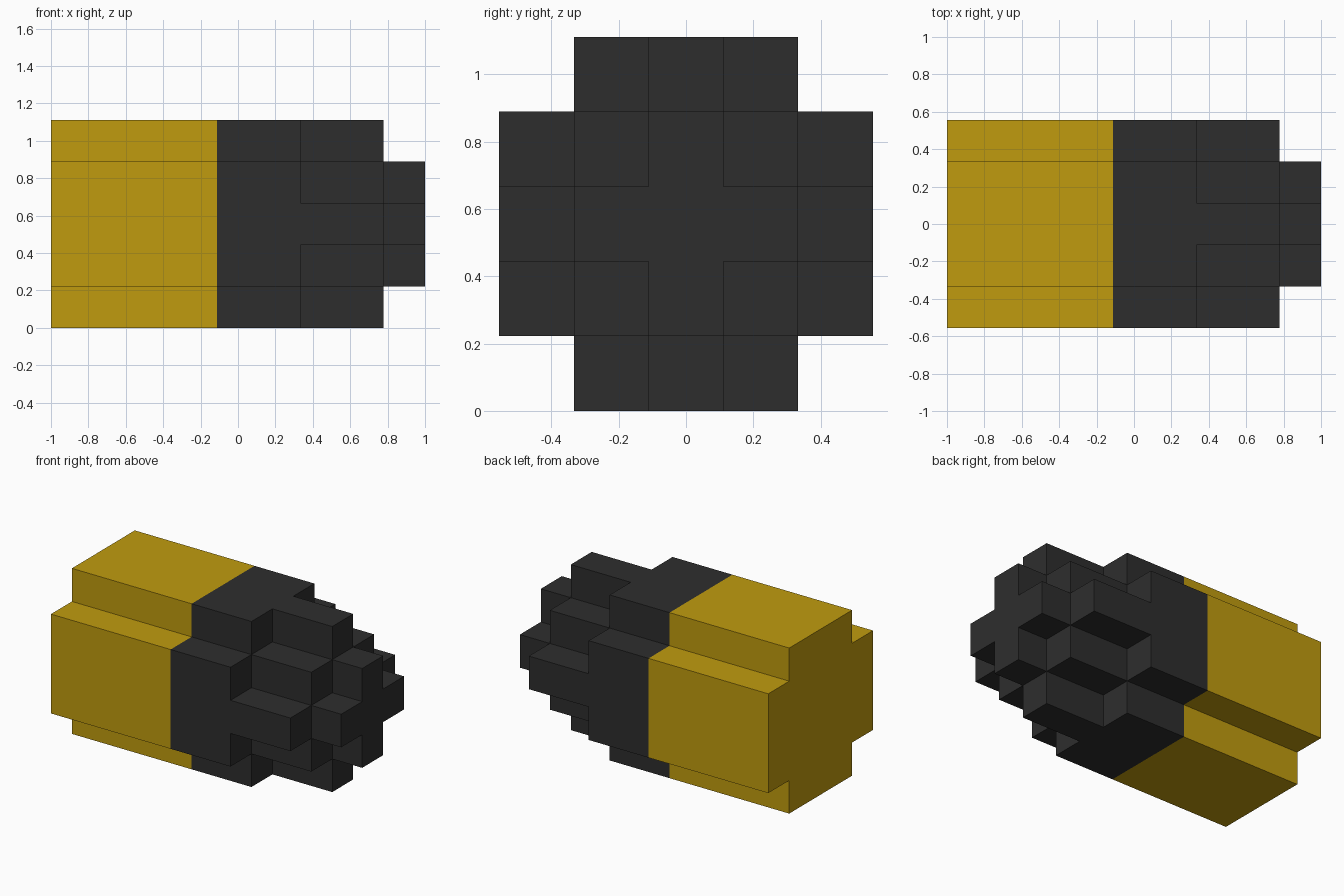
import bpy
import bmesh

cube = bpy.data.objects.get("Cube")
if cube:
    bpy.data.objects.remove(cube, do_unlink=True)

U = 2 / 9  # edge of one block


def material(name, rgb):
    mat = bpy.data.materials.new(name)
    mat.use_nodes = True
    color = (*rgb, 1)
    mat.diffuse_color = color
    mat.node_tree.nodes["Principled BSDF"].inputs["Base Color"].default_value = color
    return mat


def stepped_prism(name, rows, start, end, mat):
    """Extrude a stepped outline along x; rows are widths in blocks, bottom to top."""
    z0 = (5 - len(rows)) / 2
    side = []
    for i, width in enumerate(rows):
        for z in (z0 + i, z0 + i + 1):
            side.append((width / 2, z))
    outline = side + [(-y, z) for y, z in reversed(side)]
    # Skip the doubled points between rows of equal width
    outline = list(dict.fromkeys(outline))

    bm = bmesh.new()
    verts = [bm.verts.new(((start - 4.5) * U, y * U, z * U)) for y, z in outline]
    face = bm.faces.new(verts)
    grown = bmesh.ops.extrude_face_region(bm, geom=[face], use_keep_orig=True)
    moved = [g for g in grown["geom"] if isinstance(g, bmesh.types.BMVert)]
    bmesh.ops.translate(bm, verts=moved, vec=((end - start) * U, 0, 0))
    bmesh.ops.recalc_face_normals(bm, faces=bm.faces)

    mesh = bpy.data.meshes.new(name)
    bm.to_mesh(mesh)
    bm.free()
    mesh.materials.append(mat)
    obj = bpy.data.objects.new(name, mesh)
    bpy.context.collection.objects.link(obj)
    return obj


yellow = material("mustard yellow", (0.53, 0.33, 0.0045))
dark = material("charcoal", (0.027, 0.027, 0.027))

BODY = [3, 5, 5, 5, 3]
NOSE = [1, 3, 5, 3, 1]
TIP = [1, 3, 1]

# Casing, collar, then the nose narrowing in two steps
stepped_prism("casing", BODY, 0, 4, yellow)
stepped_prism("collar", BODY, 4, 6, dark)
stepped_prism("nose", NOSE, 6, 8, dark)
stepped_prism("tip", TIP, 8, 9, dark)
